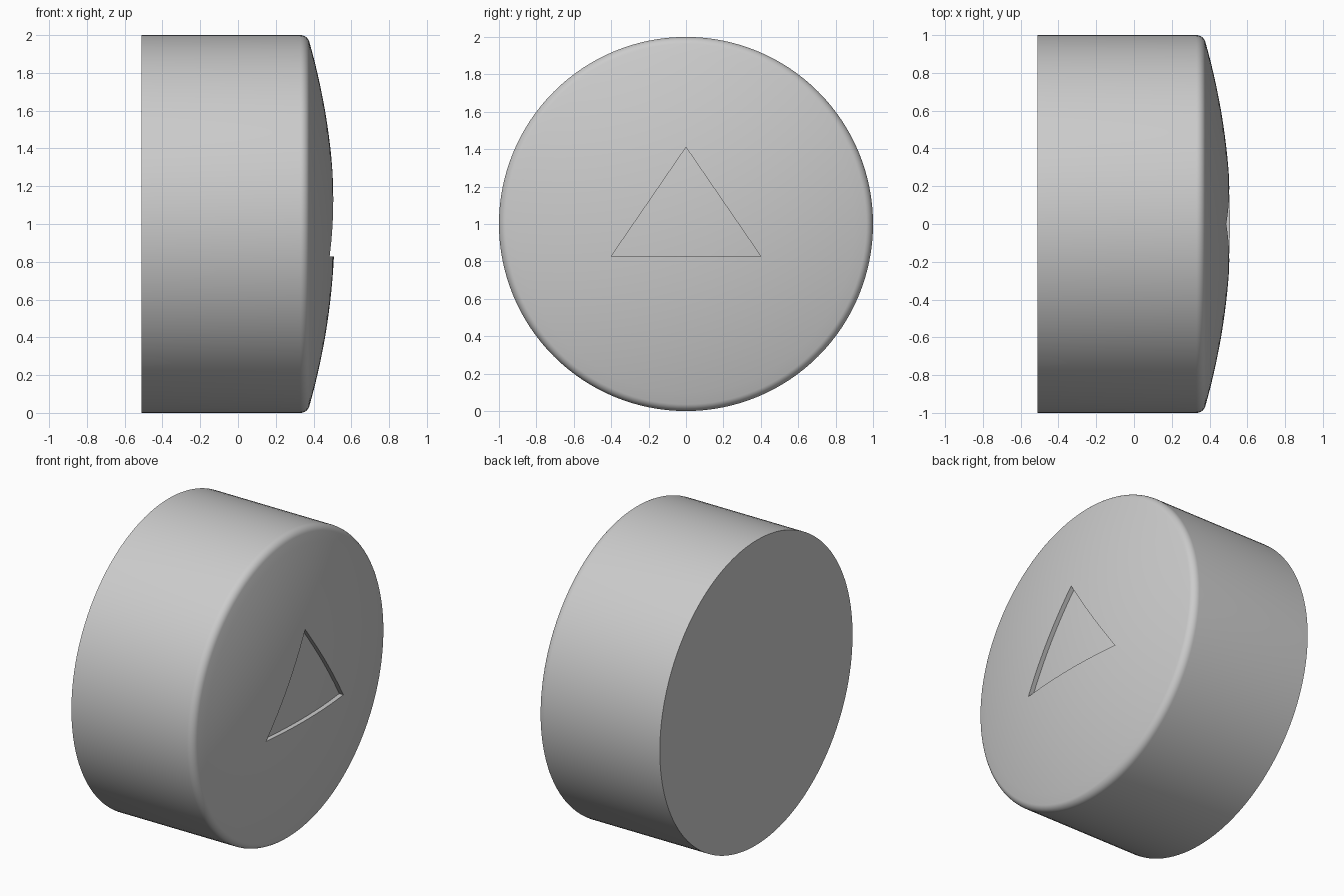
import bpy, bmesh, math
from mathutils import Vector, Matrix

if "Cube" in bpy.data.objects:
    bpy.data.objects.remove(bpy.data.objects["Cube"])

BACK, APEX = -0.51, 0.512      # ends along the axis
DOME_R, FILLET = 3.53, 0.05    # dome radius, shoulder rounding
DEPTH = 0.03                   # depth of the triangular recess
CENTRE = Vector((APEX - DOME_R, 0, 1))

grey = bpy.data.materials.new("plain_grey")
grey.use_nodes = True
colour = (0.6, 0.6, 0.6, 1)
grey.diffuse_color = colour
grey.node_tree.nodes["Principled BSDF"].inputs["Base Color"].default_value = colour


def make_object(name, bm):
    bmesh.ops.recalc_face_normals(bm, faces=bm.faces[:])
    mesh = bpy.data.meshes.new(name)
    bm.to_mesh(mesh)
    bm.free()
    mesh.materials.append(grey)
    obj = bpy.data.objects.new(name, mesh)
    bpy.context.collection.objects.link(obj)
    return obj


def dome_x(r, radius=DOME_R):
    return CENTRE.x + math.sqrt(radius ** 2 - r ** 2)


# Body: lathed profile of flat back, straight wall, rounded shoulder and dome
reach = math.sqrt((DOME_R - FILLET) ** 2 - (1 - FILLET) ** 2)
end = math.atan2(reach, 1 - FILLET)
profile = [(BACK, 0), (BACK, 1)]
for i in range(11):
    a = end * i / 10
    profile.append((CENTRE.x + reach + FILLET * math.sin(a),
                    1 - FILLET + FILLET * math.cos(a)))
rim = profile[-1][1]
profile += [(dome_x(rim * (1 - i / 16)), rim * (1 - i / 16)) for i in range(1, 17)]

bm = bmesh.new()
verts = [bm.verts.new((x, 0, 1 + r)) for x, r in profile]
edges = [bm.edges.new(pair) for pair in zip(verts, verts[1:])]
bmesh.ops.spin(bm, geom=verts + edges, cent=(0, 0, 1), axis=(1, 0, 0),
               angle=math.tau, steps=128, use_duplicate=False)
bmesh.ops.remove_doubles(bm, verts=bm.verts[:], dist=1e-5)
back = [f for f in bm.faces if all(v.co.x < BACK + 1e-4 for v in f.verts)]
bmesh.ops.dissolve_faces(bm, faces=back)
body = make_object("domed_button_body", bm)

# Cutter: triangular prism whose inner end follows the dome
bm = bmesh.new()
corners = [(-0.4, 0.827), (0.4, 0.827), (0, 1.41)]
bm.faces.new([bm.verts.new((0, y, z)) for y, z in corners])
bmesh.ops.subdivide_edges(bm, edges=bm.edges[:], cuts=15, use_grid_fill=True)
outer = bmesh.ops.extrude_face_region(bm, geom=bm.faces[:], use_keep_orig=True)
outer = {g for g in outer["geom"] if isinstance(g, bmesh.types.BMVert)}
for v in bm.verts:
    r = math.hypot(v.co.y, v.co.z - 1)
    v.co.x = 0.7 if v in outer else dome_x(r) - DEPTH
cutter = make_object("recess_cutter", bm)
cutter.hide_render = True

# Cut the triangular recess
cut = body.modifiers.new("triangle_recess", "BOOLEAN")
cut.operation = "DIFFERENCE"
cut.solver = "EXACT"
cut.object = cutter
bpy.ops.object.select_all(action="DESELECT")
body.select_set(True)
bpy.context.view_layer.objects.active = body
bpy.ops.object.modifier_apply(modifier=cut.name)
bpy.data.objects.remove(cutter)
bpy.ops.object.shade_smooth_by_angle(angle=math.radians(30))
